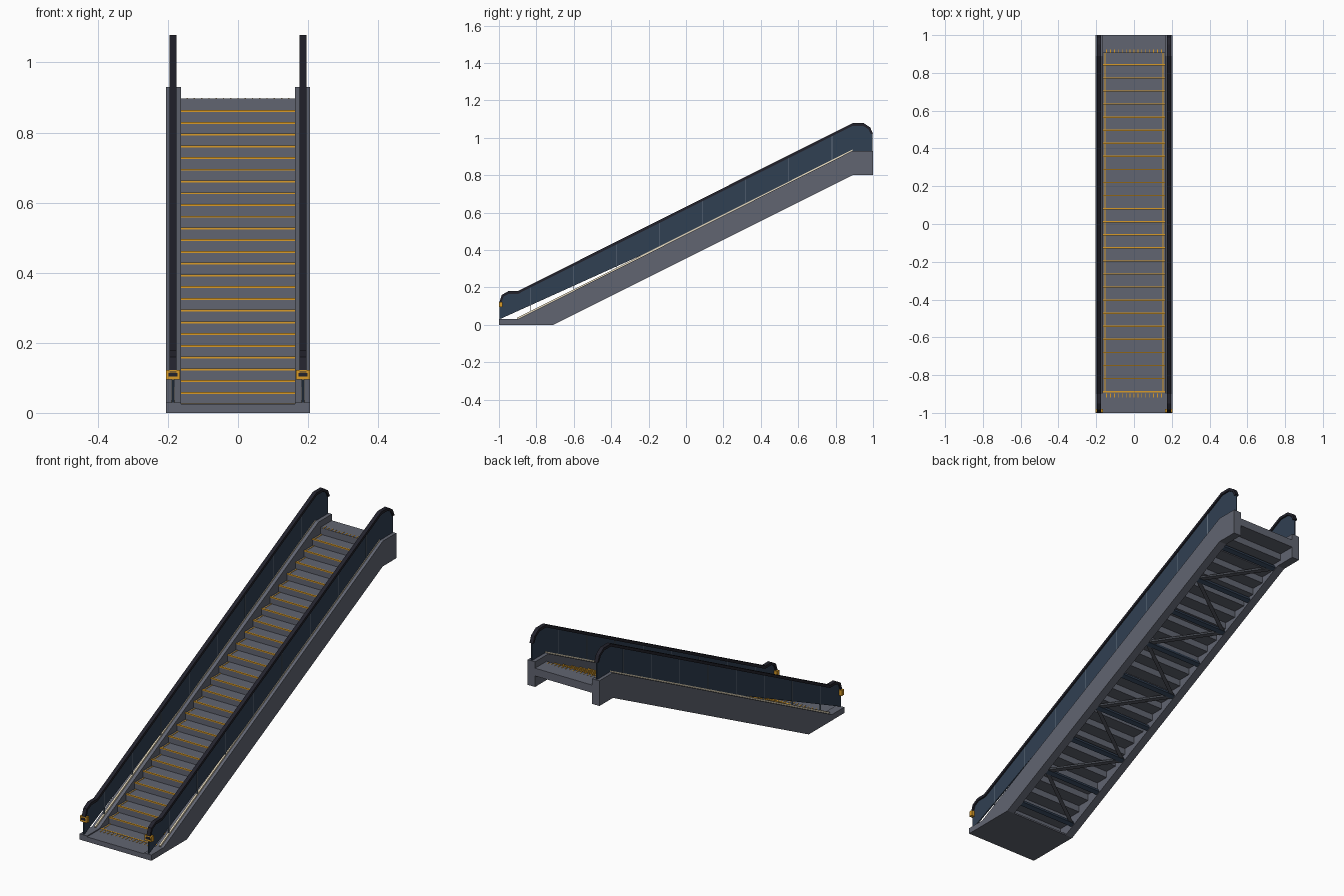
import bpy, bmesh
from mathutils import Vector

old = bpy.data.objects.get("Cube")
if old:
    bpy.data.objects.remove(old, do_unlink=True)


def material(name, r, g, b):
    m = bpy.data.materials.new(name)
    m.use_nodes = True
    m.diffuse_color = (r, g, b, 1)
    m.node_tree.nodes["Principled BSDF"].inputs["Base Color"].default_value = (r, g, b, 1)
    return m


STEEL = material("grey steel", .12, .13, .165)
GLASS = material("dark blue glass", .03, .05, .085)
RUBBER = material("black rubber", .016, .016, .025)
YELLOW = material("safety yellow", .7, .33, .02)
LIGHT = material("cream light", .85, .75, .55)
JOINT = material("joint metal", .13, .17, .22)
BRACE = material("brace steel", .06, .065, .08)


def finish(bm, name, mat):
    bmesh.ops.recalc_face_normals(bm, faces=bm.faces)
    me = bpy.data.meshes.new(name)
    bm.to_mesh(me)
    bm.free()
    me.materials.append(mat)
    ob = bpy.data.objects.new(name, me)
    bpy.context.collection.objects.link(ob)
    return ob


def add_box(bm, lo, hi):
    lo, hi = Vector(lo), Vector(hi)
    made = bmesh.ops.create_cube(bm, size=1)["verts"]
    for v in made:
        v.co = (lo + hi) / 2 + v.co * (hi - lo)


def boxes(name, mat, spans):
    bm = bmesh.new()
    for lo, hi in spans:
        add_box(bm, lo, hi)
    return finish(bm, name, mat)


def slab(name, mat, profile, x0, x1):
    """Extrude a side profile (y, z) between two x positions."""
    bm = bmesh.new()
    face = bm.faces.new([bm.verts.new((x0, y, z)) for y, z in profile])
    ext = bmesh.ops.extrude_face_region(bm, geom=[face])["geom"]
    for v in ext:
        if isinstance(v, bmesh.types.BMVert):
            v.co.x = x1
    return finish(bm, name, mat)


def beam(bm, a, b, w, h):
    """Straight bar between two points, laid in the plane of the incline."""
    a, b = Vector(a), Vector(b)
    d = (b - a).normalized()
    up = Vector((0, -.447, .894))
    side = d.cross(up).normalized()
    rings = [[bm.verts.new(p + side * s * w / 2 + up * t * h / 2)
              for s, t in ((-1, -1), (1, -1), (1, 1), (-1, 1))] for p in (a, b)]
    for k in range(4):
        n = (k + 1) % 4
        bm.faces.new((rings[0][k], rings[0][n], rings[1][n], rings[1][k]))
    for r in rings:
        bm.faces.new(r)


# Side profiles
SLOPE = .503
truss = [(-1, 0), (-.71, 0), (.89, .8), (1, .8), (1, .93), (.89, .93), (-.9, .03), (-1, .03)]
outer = [(-1, .115), (-.985, .16), (-.95, .18), (-.9, .18),
         (.89, 1.078), (.95, 1.078), (.985, 1.055), (1, 1.02)]
inner = [(-.988, .115), (-.975, .151), (-.947, .166), (-.897, .166),
         (.893, 1.064), (.946, 1.064), (.975, 1.046), (.988, 1.02)]
glass = [(-.996, .03), (-.996, .118)] + inner[1:-1] + [(.996, 1.022), (.996, .93)]
strip = [(-.9, .028), (.89, .928), (.89, .937), (-.905, .037)]
joint_ys = [-.83 + .23 * i for i in range(8)]

for side, s in (("right", -1), ("left", 1)):
    c = s * .185
    slab(side + "_truss_side", STEEL, truss, s * .163, s * .205)
    slab(side + "_glass_panel", GLASS, glass, c - .003, c + .003)
    slab(side + "_handrail", RUBBER, outer + inner[::-1], c - .01, c + .01)
    slab(side + "_light_strip", LIGHT, strip, c - .0045, c + .0045)
    boxes(side + "_glass_joints", JOINT,
          [((c - .004, y - .002, .03 + SLOPE * (y + .9)),
            (c + .004, y + .002, .167 + SLOPE * (y + .9))) for y in joint_ys])
    # Handrail inlet: bracket with a dark slot
    boxes(side + "_handrail_inlet", YELLOW, [((c - .02, -.999, .095), (c + .02, -.98, .123))])
    boxes(side + "_inlet_slot", RUBBER, [((c - .013, -1, .104), (c + .013, -.99, .114))])

# Steps with yellow edges
COUNT, RUN, RISE = 26, .0692, .0335
treads, edges = [], []
for i in range(COUNT):
    y, z = -.89 + RUN * i, .025 + RISE * i
    treads.append(((-.163, y, max(0, z - .04)), (.163, y + RUN + .004, z)))
    edges.append(((-.163, y - .001, z - .004), (.163, y + .006, z + .0015)))
    for x in (-.154, .154):
        edges.append(((x - .002, y, z - .003), (x + .002, y + RUN, z + .0015)))
boxes("steps", STEEL, treads)
boxes("step_edge_lines", YELLOW, edges)

# Landings, base plate and comb teeth
boxes("lower_landing", STEEL, [((-.163, -1, 0), (.163, -.885, .025))])
boxes("base_plate", STEEL, [((-.163, -1, 0), (.163, -.71, .008))])
boxes("upper_landing", STEEL, [((-.163, .905, .857), (.163, 1, .897))])
teeth = []
for i in range(15):
    x = -.145 + .29 * i / 14
    for y, z in ((-.908, .025), (.915, .897)):
        teeth.append(((x - .002, y - .01, z - .002), (x + .002, y + .01, z + .0015)))
boxes("comb_teeth", YELLOW, teeth)

# Cross bars and zigzag bracing under the steps
nodes = [(-.66 + .19 * i, .04 + .095 * i) for i in range(9)]
bars, braces = bmesh.new(), bmesh.new()
for i, (y, z) in enumerate(nodes):
    beam(bars, (-.165, y, z), (.165, y, z), .022, .02)
    if i < len(nodes) - 1:
        s = -1 if i % 2 else 1
        beam(braces, (-.16 * s, y, z), (.16 * s, *nodes[i + 1]), .018, .014)
finish(bars, "cross_bars", GLASS)
finish(braces, "diagonal_braces", BRACE)
